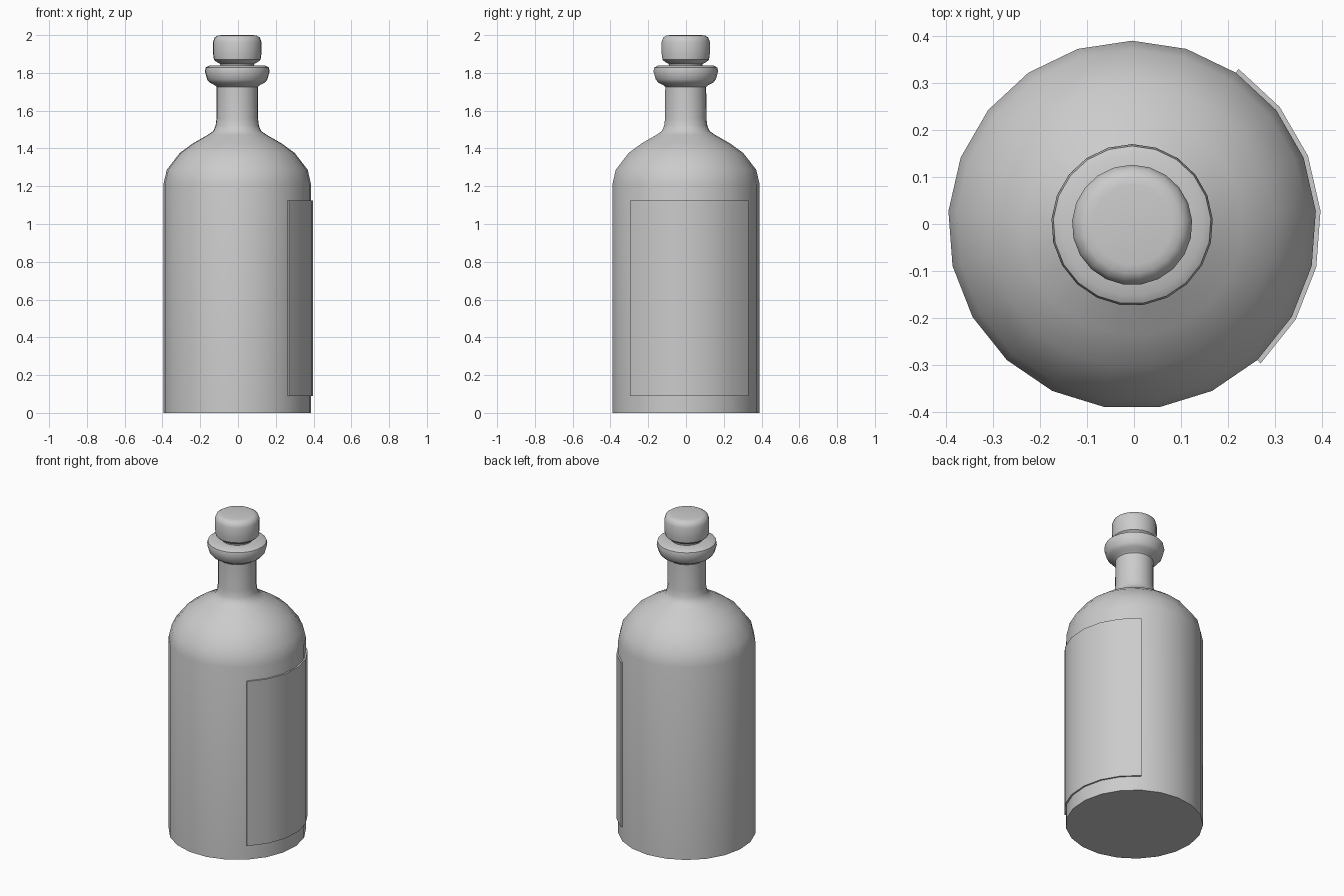
import bpy, bmesh
from math import pi, sin, cos, radians

if "Cube" in bpy.data.objects:
    bpy.data.objects.remove(bpy.data.objects["Cube"])

SIDES = 21
CX, CY = -0.004, -0.002


def point(r, z, k):
    a = pi / 2 - 2 * pi * k / SIDES
    return (CX + r * cos(a), CY + r * sin(a), z)


def finish(name, bm, angle=40):
    bmesh.ops.recalc_face_normals(bm, faces=bm.faces)
    mesh = bpy.data.meshes.new(name)
    bm.to_mesh(mesh)
    bm.free()
    ob = bpy.data.objects.new(name, mesh)
    bpy.context.collection.objects.link(ob)
    bpy.ops.object.select_all(action='DESELECT')
    ob.select_set(True)
    bpy.context.view_layer.objects.active = ob
    bpy.ops.object.shade_smooth_by_angle(angle=radians(angle))
    return ob


def lathe(name, profile):
    """Revolve (radius, height) points and cap both ends."""
    bm = bmesh.new()
    rings = [[bm.verts.new(point(r, z, k)) for k in range(SIDES)] for r, z in profile]
    for a, b in zip(rings, rings[1:]):
        for i in range(SIDES):
            j = (i + 1) % SIDES
            bm.faces.new((a[i], a[j], b[j], b[i]))
    bm.faces.new(rings[0])
    bm.faces.new(rings[-1])
    return finish(name, bm)


# Bottle: body, rounded shoulder, neck and flared lip
lathe("bottle", [
    (0.392, 0), (0.392, 1.21), (0.374, 1.287), (0.305, 1.376), (0.235, 1.427),
    (0.156, 1.472), (0.127, 1.492), (0.115, 1.52), (0.110, 1.56), (0.109, 1.725),
    (0.120, 1.735), (0.146, 1.748), (0.160, 1.765), (0.172, 1.808),
    (0.168, 1.828), (0.150, 1.838), (0.085, 1.838)])

# Stopper: tapered underside and rounded top
lathe("stopper", [
    (0.088, 1.83), (0.091, 1.848), (0.108, 1.856), (0.124, 1.87), (0.128, 1.90),
    (0.128, 1.965), (0.120, 1.987), (0.104, 1.997), (0.085, 2.0)])

# Label: thin raised panel wrapped over six sides of the body
bm = bmesh.new()
loops = [[bm.verts.new(point(r, z, k)) for r, z in
          ((0.391, 0.09), (0.402, 0.09), (0.402, 1.125), (0.391, 1.125))]
         for k in range(2, 9)]
for a, b in zip(loops, loops[1:]):
    for i in range(4):
        j = (i + 1) % 4
        bm.faces.new((a[i], a[j], b[j], b[i]))
bm.faces.new(loops[0])
bm.faces.new(loops[-1])
finish("label", bm)
